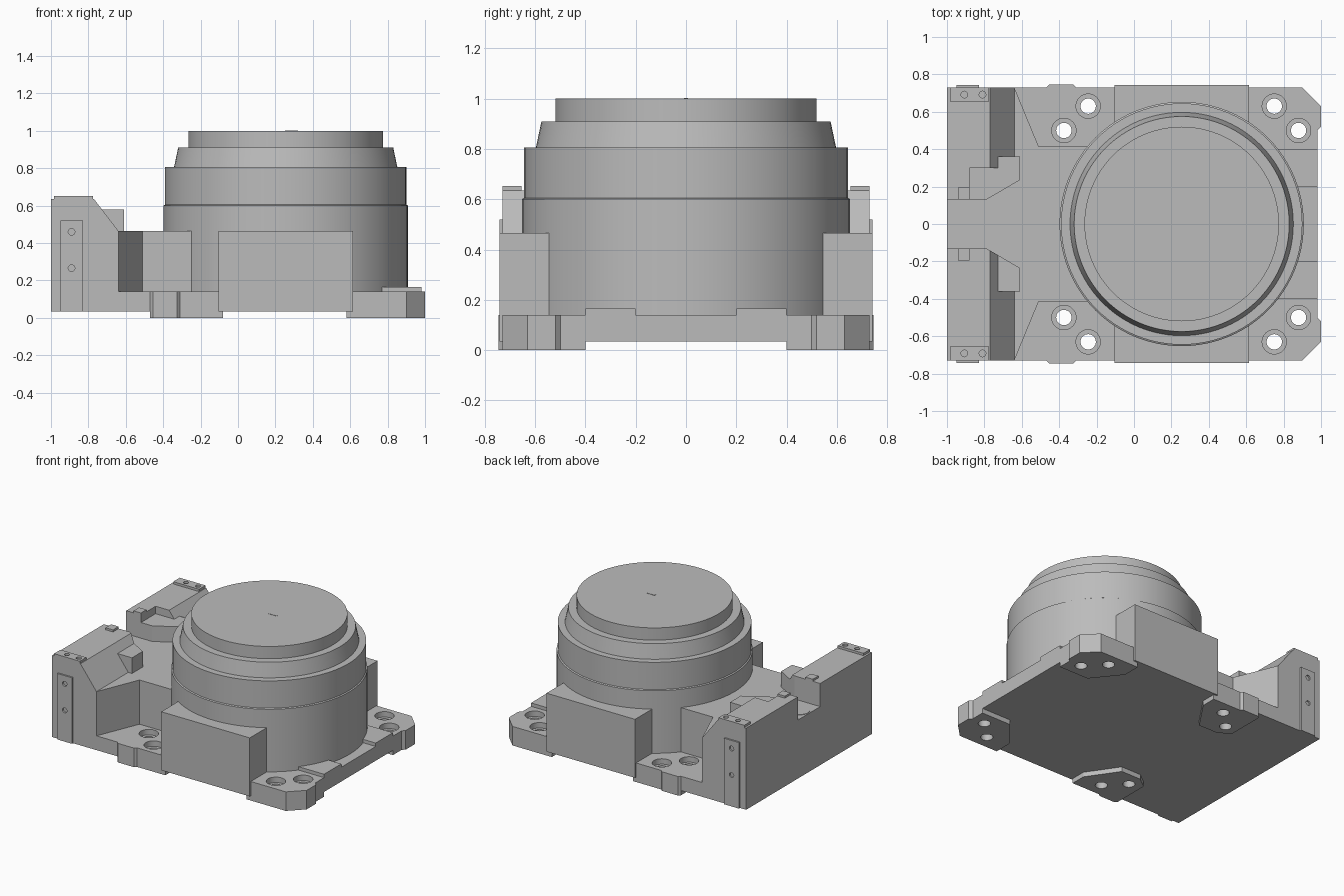
import bpy
import bmesh
import math
from mathutils import Matrix, Vector

cube = bpy.data.objects.get("Cube")
if cube:
    bpy.data.objects.remove(cube, do_unlink=True)

grey = bpy.data.materials.new("machined_grey")
grey.use_nodes = True
colour = (0.5, 0.5, 0.5, 1)
grey.diffuse_color = colour
grey.node_tree.nodes["Principled BSDF"].inputs["Base Color"].default_value = colour


def make(name, bm):
    bmesh.ops.recalc_face_normals(bm, faces=bm.faces)
    mesh = bpy.data.meshes.new(name)
    bm.to_mesh(mesh)
    bm.free()
    mesh.materials.append(grey)
    ob = bpy.data.objects.new(name, mesh)
    bpy.context.collection.objects.link(ob)
    return ob


def prism(name, plan, z0, z1):
    """Extrude an outline in plan upwards."""
    bm = bmesh.new()
    face = bm.faces.new([bm.verts.new((x, y, z0)) for x, y in plan])
    new = bmesh.ops.extrude_face_region(bm, geom=[face])["geom"]
    verts = [v for v in new if isinstance(v, bmesh.types.BMVert)]
    bmesh.ops.translate(bm, vec=(0, 0, z1 - z0), verts=verts)
    return make(name, bm)


def box(name, x0, x1, y0, y1, z0, z1):
    return prism(name, [(x0, y0), (x1, y0), (x1, y1), (x0, y1)], z0, z1)


def lathe(name, profile, centres, steps):
    """Turn a closed radius/height profile about one or more upright axes."""
    bm = bmesh.new()
    for cx, cy in centres:
        verts = [bm.verts.new((cx + r, cy, z)) for r, z in profile]
        edges = [bm.edges.new(pair) for pair in zip(verts, verts[1:])]
        bmesh.ops.spin(bm, geom=verts + edges, cent=(cx, cy, 0), axis=(0, 0, 1),
                       angle=math.tau, steps=steps, use_merge=True)
    bmesh.ops.remove_doubles(bm, verts=bm.verts, dist=0.0001)
    return make(name, bm)


def drill(name, points, axis, radius, depth):
    """Round cutter bars centred on the given points."""
    bm = bmesh.new()
    turn = Vector((0, 0, 1)).rotation_difference(Vector(axis)).to_matrix().to_4x4()
    for p in points:
        bmesh.ops.create_cone(bm, cap_ends=True, segments=20, radius1=radius,
                              radius2=radius, depth=depth,
                              matrix=Matrix.Translation(p) @ turn)
    return make(name, bm)


def cut(cutter, *targets):
    """Subtract the cutter from each target, then discard it."""
    cutter.hide_render = True
    for ob in targets:
        mod = ob.modifiers.new("cut", "BOOLEAN")
        mod.operation = "DIFFERENCE"
        mod.solver = "EXACT"
        mod.object = cutter
        deps = bpy.context.evaluated_depsgraph_get()
        mesh = bpy.data.meshes.new_from_object(ob.evaluated_get(deps))
        ob.modifiers.clear()
        ob.data = mesh
    bpy.data.objects.remove(cutter, do_unlink=True)


def mirrored(half):
    """Complete a plan outline across y = 0."""
    return half + [(x, -y) for x, y in reversed(half)]


# Round stepped housing
housing = lathe("round_housing", [
    (0, 0.05), (0.653, 0.05), (0.653, 0.60), (0.645, 0.605), (0.645, 0.805),
    (0.597, 0.805), (0.575, 0.91), (0.52, 0.91), (0.52, 1), (0, 1)],
    [(0.255, 0)], 96)
box("top_slot_mark", 0.25, 0.32, -0.008, 0.008, 0.99, 1.002)

# Base plate with chamfered corners and edge bumps
plate = prism("base_plate", mirrored([
    (-0.64, 0.73), (-0.47, 0.73), (-0.455, 0.745), (-0.325, 0.745), (-0.31, 0.73),
    (0.90, 0.73), (1, 0.63), (1, 0.52), (0.98, 0.50)]), 0.035, 0.14)

# Raised body joining the end wall to the housing
prism("raised_platform", mirrored([(-0.64, 0.73), (-0.51, 0.415), (0.1, 0.415)]),
      0.14, 0.465)

# End wall: sloped section swept across the width
wall = prism("end_wall", [(-1, 0.035), (-1, 0.635), (-0.77, 0.635),
                          (-0.64, 0.465), (-0.64, 0.035)], -0.73, 0.73)
wall.data.transform(Matrix(((1, 0, 0, 0), (0, 0, 1, 0), (0, 1, 0, 0), (0, 0, 0, 1))))
wall.data.flip_normals()
cut(prism("notch_cutter", mirrored([(-1.1, 0.13), (-0.79, 0.13), (-0.55, 0.27)]),
          0.465, 0.8), wall)
cut(box("pocket_cutter", -0.88, -0.6, 0.05, 0.30, 0.58, 0.8), wall)
lathe("notch_disc", [(0, 0.46), (0.072, 0.46), (0.072, 0.468), (0, 0.468)],
      [(-0.92, 0)], 40)

feet = []
for side, s in (("back", 1), ("front", -1)):
    # Feet below the plate
    for end, plan in (
            ("right", [(-0.47, 0.73), (-0.455, 0.745), (-0.325, 0.745), (-0.31, 0.73),
                       (-0.08, 0.73), (-0.08, 0.62), (-0.23, 0.40), (-0.39, 0.40),
                       (-0.47, 0.46)]),
            ("left", [(0.58, 0.73), (0.90, 0.73), (1, 0.63), (1, 0.52), (0.98, 0.50),
                      (0.98, 0.40), (0.74, 0.40), (0.58, 0.60)])):
        feet.append(prism(f"{side}_{end}_foot", [(x, s * y) for x, y in plan], 0, 0.035))

    def slab(name, x0, x1, y0, y1, z0, z1):
        return box(f"{side}_{name}", x0, x1, *sorted((s * y0, s * y1)), z0, z1)

    # Side block, seat strip and wall fittings
    slab("side_block", -0.105, 0.615, 0.45, 0.742, 0.035, 0.465)
    slab("seat_strip", 0.75, 0.98, 0.20, 0.40, 0.13, 0.165)
    slab("wall_tab", -0.94, -0.88, 0.13, 0.195, 0.62, 0.65)
    prism(f"{side}_lug", [(x, s * y) for x, y in (
        (-0.75, 0.36), (-0.61, 0.36), (-0.61, 0.235), (-0.75, 0.153))], 0.465, 0.58)
    top_strip = slab("top_strip", -0.985, -0.775, 0.655, 0.73, 0.625, 0.652)
    side_strip = slab("side_strip", -0.95, -0.83, 0.72, 0.742, 0.035, 0.52)

    # Screw holes in the strips
    cut(drill("screw_cutter", [(x, s * 0.692, 0.65) for x in (-0.907, -0.81)],
              (0, 0, 1), 0.018, 0.03), top_strip)
    cut(drill("screw_cutter", [(-0.89, s * 0.742, z) for z in (0.265, 0.46)],
              (0, 1, 0), 0.018, 0.03), side_strip)

# Counterbored mounting holes
holes = [(x, s * y) for s in (1, -1) for x, y in (
    (-0.375, 0.5), (-0.245, 0.63), (0.75, 0.63), (0.88, 0.5))]
bore = [(0, -0.1), (0.041, -0.1), (0.041, 0.1), (0.065, 0.1), (0.065, 0.3), (0, 0.3)]
cut(lathe("bolt_cutter", bore, holes, 32), plate, *feet)

# Smooth the turned faces, keeping the steps crisp
bpy.ops.object.select_all(action="DESELECT")
for ob in [housing, plate] + feet:
    ob.select_set(True)
bpy.context.view_layer.objects.active = housing
bpy.ops.object.shade_smooth_by_angle(angle=math.radians(30))
